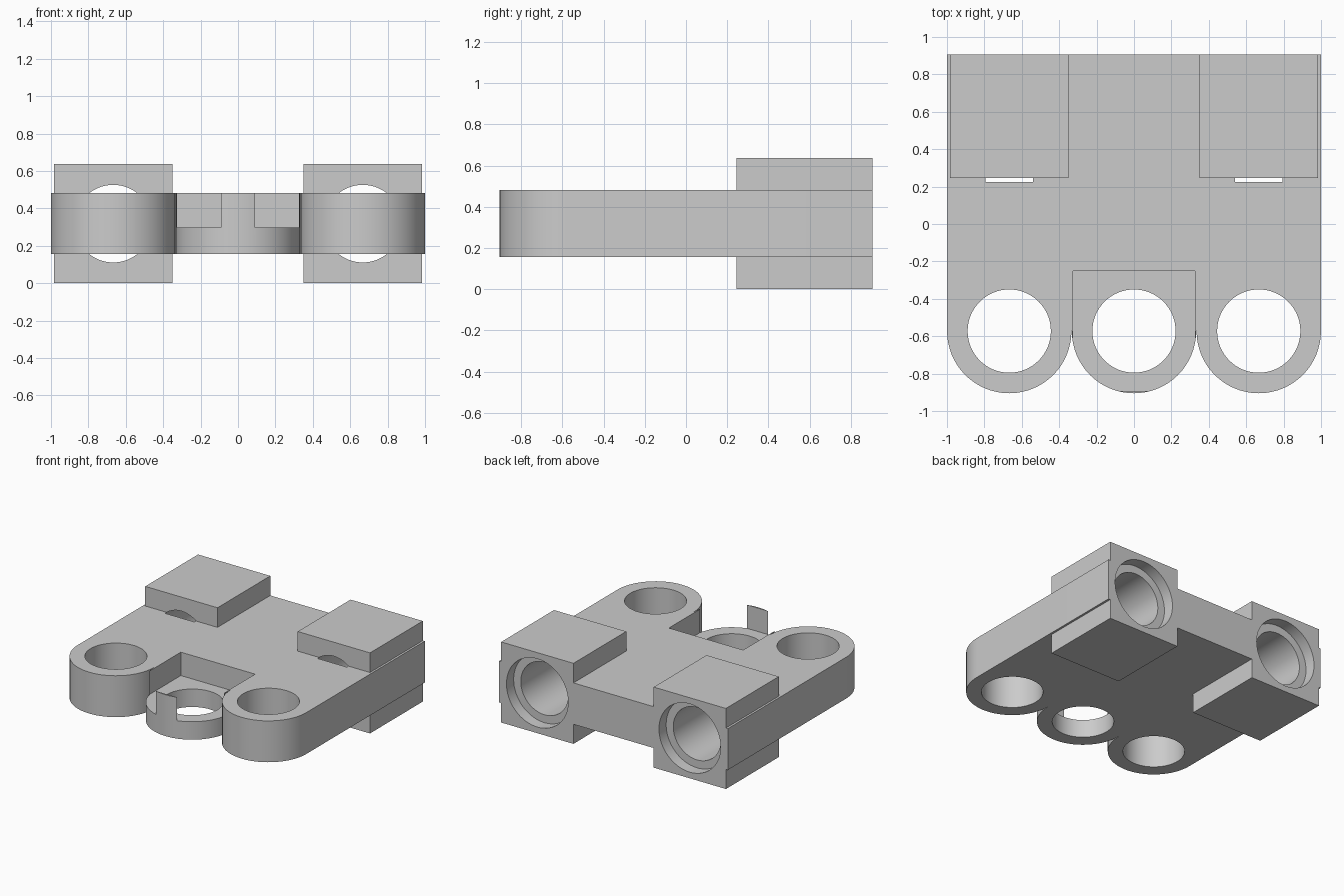
import bpy, bmesh
from math import pi, cos, sin, radians
from mathutils import Matrix

if "Cube" in bpy.data.objects:
    bpy.data.objects.remove(bpy.data.objects["Cube"], do_unlink=True)

BACK, LOBE_Y, LOBE_R, PITCH = 0.905, -0.5725, 0.3325, 0.667
Z_LOW, Z_HIGH, HEIGHT = 0.155, 0.482, 0.637
SEGMENTS = 64

grey = bpy.data.materials.new("light grey")
grey.use_nodes = True
colour = (0.6, 0.6, 0.6, 1)
grey.diffuse_color = colour
grey.node_tree.nodes["Principled BSDF"].inputs["Base Color"].default_value = colour


def finish(name, bm):
    bmesh.ops.recalc_face_normals(bm, faces=bm.faces)
    mesh = bpy.data.meshes.new(name)
    bm.to_mesh(mesh)
    bm.free()
    mesh.materials.append(grey)
    obj = bpy.data.objects.new(name, mesh)
    bpy.context.collection.objects.link(obj)
    return obj


def box(name, low, high):
    bm = bmesh.new()
    bmesh.ops.create_cube(bm, size=1)
    for v in bm.verts:
        v.co = [(a + b) / 2 + c * (b - a) for a, b, c in zip(low, high, v.co)]
    return finish(name, bm)


def cylinder(name, centre, radius, length, along_y=False):
    turn = Matrix.Rotation(pi / 2 if along_y else 0, 4, "X")
    bm = bmesh.new()
    bmesh.ops.create_cone(bm, cap_ends=True, segments=SEGMENTS, radius1=radius,
                          radius2=radius, depth=length,
                          matrix=Matrix.Translation(centre) @ turn)
    return finish(name, bm)


def combine(target, tool, operation):
    mod = target.modifiers.new(tool.name, "BOOLEAN")
    mod.operation = operation
    mod.solver = "EXACT"
    mod.object = tool
    bpy.context.view_layer.objects.active = target
    bpy.ops.object.modifier_apply(modifier=mod.name)
    bpy.data.objects.remove(tool, do_unlink=True)


# Flat plate whose front edge is three rounded lobes
outline = [(1, BACK), (-1, BACK)]
for x in (-PITCH, 0, PITCH):
    for i in range(SEGMENTS // 2 + 1):
        a = pi + 2 * pi * i / SEGMENTS
        outline.append((x + LOBE_R * cos(a), LOBE_Y + LOBE_R * sin(a)))
bm = bmesh.new()
face = bm.faces.new([bm.verts.new((x, y, Z_LOW)) for x, y in outline])
ext = bmesh.ops.extrude_face_region(bm, geom=[face])
bmesh.ops.translate(bm, vec=(0, 0, Z_HIGH - Z_LOW),
                    verts=[g for g in ext["geom"] if isinstance(g, bmesh.types.BMVert)])
body = finish("bracket_body", bm)

# Pocket lowering the middle lobe, leaving a thin tab at its tip
combine(body, box("pocket", (-0.325, -0.892, 0.297), (0.325, -0.25, 0.8)), "DIFFERENCE")

# Upright hole in each lobe
for x in (-PITCH, 0, PITCH):
    combine(body, cylinder("lobe_hole", (x, LOBE_Y, 0.3), 0.2225, 1), "DIFFERENCE")

# Rear lugs with a counterbored horizontal socket
mid = HEIGHT / 2
for x in (-PITCH, PITCH):
    lug = box("lug", (x - 0.316, 0.245, 0), (x + 0.316, BACK, HEIGHT))
    combine(body, lug, "UNION")
    bore = cylinder("bore", (x, 0.725, mid), 0.2075, 1, True)
    combine(body, bore, "DIFFERENCE")
    rim = cylinder("counterbore", (x, BACK, mid), 0.27, 0.18, True)
    combine(body, rim, "DIFFERENCE")

# Smooth curved walls, crisp edges
bpy.ops.object.select_all(action="DESELECT")
body.select_set(True)
bpy.context.view_layer.objects.active = body
bpy.ops.object.shade_smooth_by_angle(angle=radians(30))
